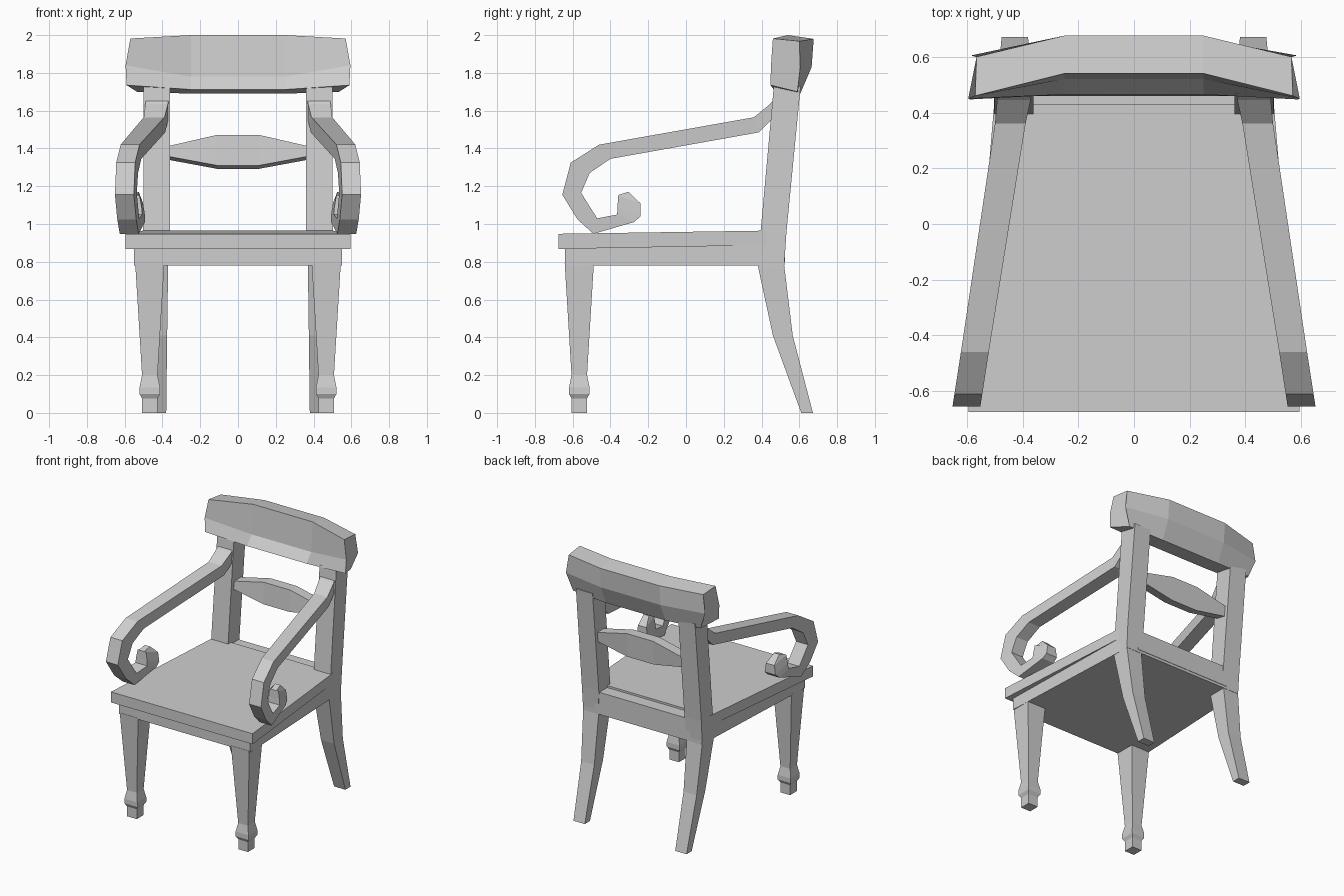
import bpy
import bmesh

grey = bpy.data.materials.new("pale grey")
grey.diffuse_color = (0.62, 0.62, 0.62, 1)


def loft(name, rings, mirror=False):
    """Skin a row of equal-length point rings and cap both ends."""
    bm = bmesh.new()
    rows = [[bm.verts.new(p) for p in ring] for ring in rings]
    n = len(rows[0])
    for a, b in zip(rows, rows[1:]):
        for i in range(n):
            j = (i + 1) % n
            bm.faces.new((a[i], a[j], b[j], b[i]))
    bm.faces.new(rows[0])
    bm.faces.new(rows[-1])
    bmesh.ops.recalc_face_normals(bm, faces=bm.faces)
    me = bpy.data.meshes.new(name)
    bm.to_mesh(me)
    bm.free()
    me.materials.append(grey)
    ob = bpy.data.objects.new(name, me)
    bpy.context.collection.objects.link(ob)
    if mirror:
        ob.modifiers.new("Mirror", 'MIRROR')
    return ob


def box_ring(x0, x1, y0, y1, z):
    return [(x0, y0, z), (x1, y0, z), (x1, y1, z), (x0, y1, z)]


def tapered_slab(name, front, back):
    """front and back are (half width, y, bottom, top)."""
    loft(name, [[(-w, y, b), (w, y, b), (w, y, t), (-w, y, t)]
                for w, y, b, t in (front, back)])


# Seat board overhanging the solid apron below it
tapered_slab("seat", (0.595, -0.675, 0.868, 0.948), (0.502, 0.43, 0.888, 0.965))
tapered_slab("apron", (0.55, -0.64, 0.78, 0.88), (0.497, 0.522, 0.78, 0.89))
tapered_slab("back_apron", (0.40, 0.43, 0.80, 0.95), (0.40, 0.525, 0.80, 0.95))

# Front legs: taper down to a small collar and foot
leg = [(0, 0.04), (0.075, 0.04), (0.10, 0.054), (0.135, 0.054),
       (0.20, 0.041), (0.79, 0.077)]
loft("front_leg", [box_ring(0.467 - h, 0.467 + h, -0.565 - h, -0.565 + h, z)
                   for z, h in leg], mirror=True)

# Rear legs sweep back and continue up as the back posts
post = [(0, 0.38, 0.475, 0.61, 0.672), (0.41, 0.375, 0.485, 0.46, 0.565),
        (0.78, 0.37, 0.50, 0.38, 0.52), (0.96, 0.36, 0.502, 0.395, 0.532),
        (1.73, 0.36, 0.50, 0.465, 0.607)]
loft("back_post", [box_ring(x0, x1, y0, y1, z) for z, x0, x1, y0, y1 in post],
     mirror=True)

# Curved crest rail: (x, y, z) of the right end and (y, z) near the middle
end = [(0.57, 0.46, 1.982), (0.595, 0.45, 1.84), (0.59, 0.447, 1.735),
       (0.535, 0.59, 1.70), (0.585, 0.605, 1.83), (0.565, 0.60, 1.968)]
mid = [(0.54, 2.0), (0.52, 1.78), (0.465, 1.712),
       (0.605, 1.69), (0.665, 1.83), (0.676, 1.98)]
loft("crest_rail", [[(-x, y, z) for x, y, z in end],
                    [(-0.25, y, z) for y, z in mid],
                    [(0.25, y, z) for y, z in mid], end])

# Middle back slat, deeper at the centre
slat = [(-0.38, 1.36, 1.41), (-0.11, 1.31, 1.472),
        (0.11, 1.31, 1.472), (0.38, 1.36, 1.41)]
loft("back_slat", [[(x, 0.46, b), (x, 0.54, b - 0.018), (x, 0.55, t), (x, 0.47, t)]
                   for x, b, t in slat])

# Scrolled arms: outer (y, z), inner (y, z), half thickness
arm = [(0.50, 1.70, 0.50, 1.55, 0.06), (0.445, 1.635, 0.45, 1.55, 0.06),
       (0.36, 1.565, 0.385, 1.485, 0.055), (-0.46, 1.42, -0.40, 1.345, 0.05),
       (-0.61, 1.325, -0.51, 1.27, 0.05), (-0.655, 1.155, -0.555, 1.165, 0.05),
       (-0.575, 1.025, -0.505, 1.085, 0.05), (-0.49, 0.948, -0.47, 1.03, 0.05),
       (-0.275, 1.01, -0.365, 1.05, 0.05), (-0.242, 1.04, -0.362, 1.09, 0.046),
       (-0.242, 1.11, -0.36, 1.15, 0.035), (-0.305, 1.17, -0.355, 1.155, 0.022)]


def arm_x(y):
    return 0.5 - 0.155 * y


loft("arm", [[(arm_x(a) - h, a, az), (arm_x(a) + h, a, az),
              (arm_x(b) + h, b, bz), (arm_x(b) - h, b, bz)]
             for a, az, b, bz, h in arm], mirror=True)
